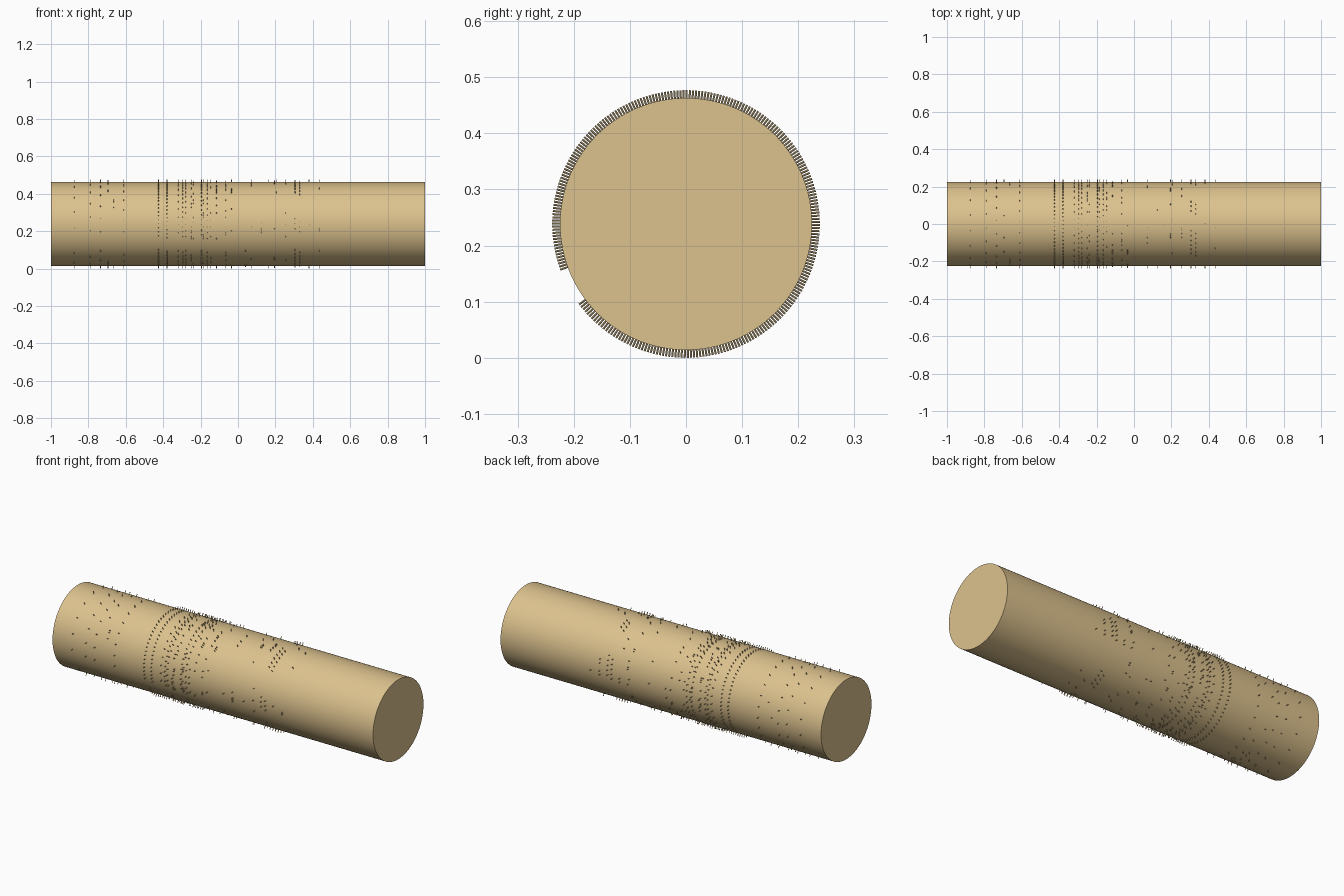
import bpy, bmesh, random
from math import radians, cos, sin, pi
from mathutils import Matrix, Vector

if "Cube" in bpy.data.objects:
    bpy.data.objects.remove(bpy.data.objects["Cube"])

random.seed(7)
R, PIN_R, CZ = 0.2245, 0.2385, 0.2385   # drum radius, pin tip radius, axis height

brass = bpy.data.materials.new("brass")
brass.diffuse_color = (0.72, 0.54, 0.27, 1)
brass.use_nodes = True
brass.node_tree.nodes["Principled BSDF"].inputs["Base Color"].default_value = brass.diffuse_color

# Drum
bpy.ops.mesh.primitive_cylinder_add(vertices=128, radius=R, depth=2,
                                    location=(0, 0, CZ), rotation=(0, pi / 2, 0))
drum = bpy.context.object
drum.name = "drum"
drum.data.materials.append(brass)
bpy.ops.object.transform_apply(location=False, rotation=True, scale=False)
bpy.ops.object.shade_smooth_by_angle(angle=radians(30))

# Pins: angle measured from +y towards +z, blank strip from 202 to 216 degrees
bm = bmesh.new()
START, STEP, STEPS = 217, 1.345, 256


def add_pin(x, step):
    a = radians(START + STEP * step)
    d = Vector((0, cos(a), sin(a)))
    r = (R + PIN_R) / 2 - 0.002
    m = Matrix.Translation(d * r + Vector((x, 0, CZ))) @ d.to_track_quat('Z', 'Y').to_matrix().to_4x4()
    bmesh.ops.create_cone(bm, cap_ends=True, segments=8, radius1=0.0018, radius2=0.0018,
                          depth=PIN_R - R + 0.004, matrix=m)


# Regular tracks: (x, interval in steps, first step)
for x, gap, first in [(-0.425, 4, 0), (-0.38, 4, 2), (-0.875, 16, 4), (-0.79, 14, 9),
                      (-0.735, 13, 1), (-0.61, 11, 6), (-0.32, 8, 1), (-0.295, 5, 3),
                      (-0.28, 6, 1), (-0.195, 5, 1), (-0.165, 6, 3)]:
    for s in range(first, STEPS, gap):
        add_pin(x, s)

# Scattered melody tracks: (x, number of pins)
for x, n in [(-0.695, 11), (-0.665, 8), (-0.25, 22), (-0.24, 18), (-0.185, 18),
             (-0.145, 18), (-0.115, 16), (-0.065, 18), (-0.035, 13), (0.04, 5),
             (0.07, 10), (0.125, 6), (0.165, 4), (0.195, 14), (0.205, 6),
             (0.255, 12), (0.38, 8), (0.435, 8)]:
    for s in random.sample(range(0, STEPS, 2), n):
        add_pin(x, s + 1)

# Clustered tracks on the right: step ranges
for lo, hi in [(0, 30), (50, 70), (100, 125), (150, 164), (180, 206), (235, 247)]:
    for s in range(lo, hi, 5):
        add_pin(0.305, s)
        add_pin(0.33, s + 3)

# Odd steps so every moment of the tune has a pin
for s in range(0, STEPS, 4):
    add_pin(random.choice([-0.295, -0.25, -0.24, -0.195, -0.185, -0.145, -0.065]), s + 3)

me = bpy.data.meshes.new("pins")
bm.to_mesh(me)
bm.free()
pins = bpy.data.objects.new("pins", me)
me.materials.append(brass)
bpy.context.collection.objects.link(pins)
